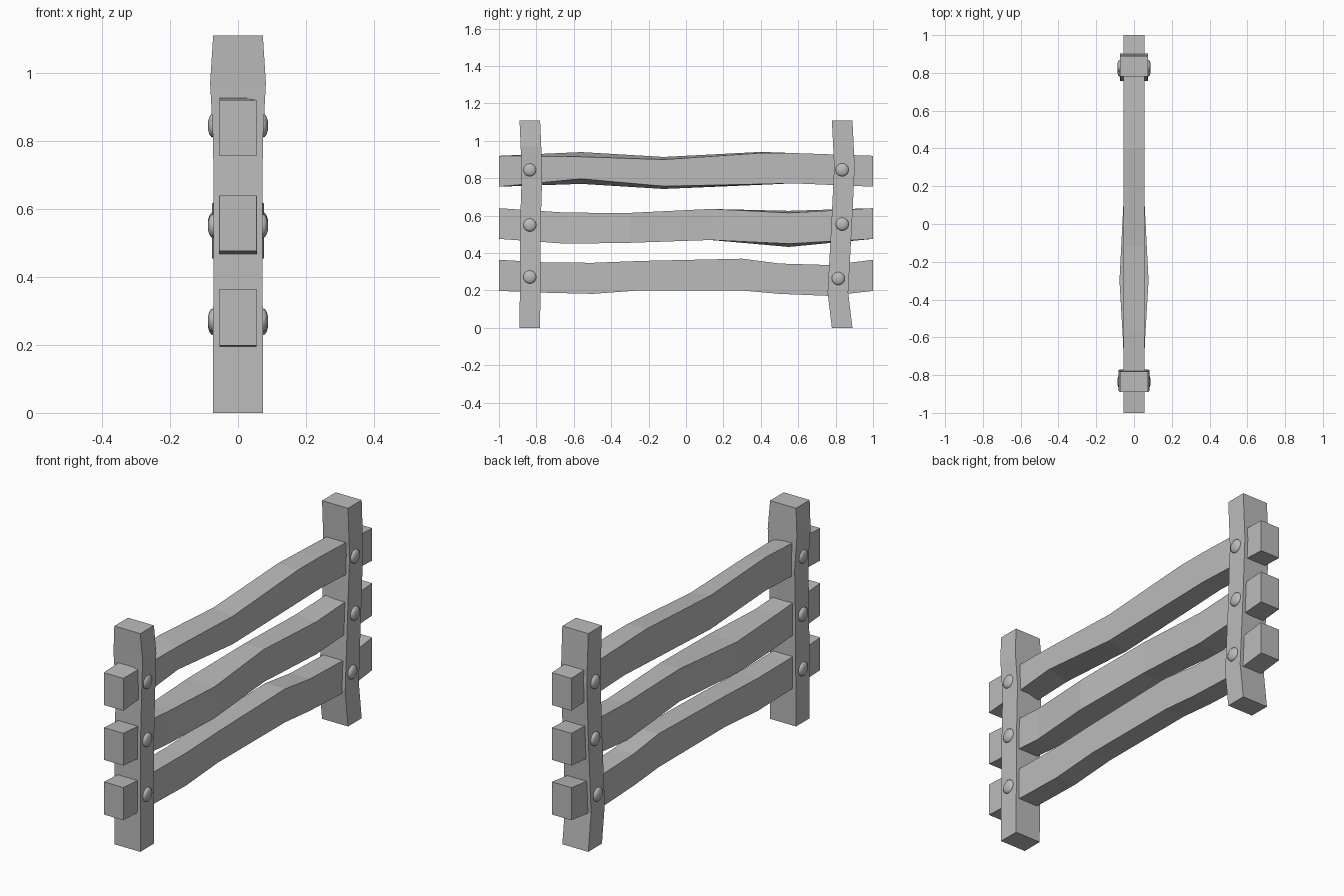
import bpy, bmesh, math

if "Cube" in bpy.data.objects:
    bpy.data.objects.remove(bpy.data.objects["Cube"])

def material(name, rgb):
    m = bpy.data.materials.new(name)
    m.diffuse_color = (*rgb, 1)
    m.use_nodes = True
    m.node_tree.nodes["Principled BSDF"].inputs["Base Color"].default_value = m.diffuse_color
    return m

GREY = material("plain grey", (0.5, 0.5, 0.5))

def finish(bm, name):
    bmesh.ops.recalc_face_normals(bm, faces=bm.faces)
    me = bpy.data.meshes.new(name)
    bm.to_mesh(me)
    bm.free()
    me.materials.append(GREY)
    ob = bpy.data.objects.new(name, me)
    bpy.context.collection.objects.link(ob)
    return ob

def loft(name, sections):
    """Skin a list of equal-length point rings and cap both ends."""
    bm = bmesh.new()
    rings = [[bm.verts.new(p) for p in s] for s in sections]
    n = len(rings[0])
    for a, b in zip(rings, rings[1:]):
        for i in range(n):
            j = (i + 1) % n
            bm.faces.new((a[i], a[j], b[j], b[i]))
    bm.faces.new(rings[0])
    bm.faces.new(rings[-1])
    return finish(bm, name)

def rail(name, stations):
    # station: y, half width, bottom z, top z, extra height of the -x side below / above
    secs = []
    for y, h, lo, hi, dl, dh in stations:
        secs.append([(h, y, lo), (h, y, hi), (-h, y, hi + dh), (-h, y, lo - dl)])
    return loft(name, secs)

def post(name, stations):
    # station: z, centre y, half width in x
    w = 0.055
    return loft(name, [[(h, y - w, z), (h, y + w, z), (-h, y + w, z), (-h, y - w, z)]
                       for z, y, h in stations])

# Crooked rails
rail("top_rail", [
    (-1, .055, .755, .92, 0, 0), (-.56, .055, .797, .915, .027, .025),
    (-.12, .055, .758, .90, .015, .014), (.4, .055, .769, .935, .004, .006),
    (.57, .055, .773, .935, 0, 0), (1, .055, .755, .92, 0, 0)])
rail("middle_rail", [
    (-1, .055, .476, .64, 0, 0), (-.64, .057, .45, .616, 0, 0),
    (-.3, .077, .455, .615, 0, 0), (.13, .055, .47, .636, 0, 0),
    (.55, .055, .45, .615, .017, .011), (1, .055, .476, .64, 0, 0)])
rail("bottom_rail", [
    (-1, .055, .198, .364, 0, 0), (-.75, .055, .188, .35, 0, 0),
    (-.5, .055, .182, .348, 0, 0), (-.24, .055, .201, .358, 0, 0),
    (.3, .055, .2, .37, 0, 0), (.5, .055, .182, .344, 0, 0),
    (.77, .055, .171, .336, 0, 0), (1, .055, .198, .364, 0, 0)])

# Crooked posts
post("front_post", [
    (0, -.835, .073), (.25, -.833, .073), (.55, -.832, .072), (.8, -.824, .073),
    (.97, -.829, .082), (1.11, -.835, .073)])
post("back_post", [
    (0, .835, .073), (.19, .812, .073), (.55, .832, .072), (.86, .847, .073),
    (1.11, .835, .073)])

# Domed bolts on both sides of each post
PROFILE = [(.035, .06), (.035, .073), (.033, .079), (.026, .084), (.015, .0875), (.004, .0885)]

def bolt(name, y, z, side):
    ring = [2 * math.pi * i / 16 for i in range(16)]
    ob = loft(name, [[(side * x, y + r * math.cos(a), z + r * math.sin(a)) for a in ring]
                     for r, x in PROFILE])
    bpy.ops.object.select_all(action='DESELECT')
    ob.select_set(True)
    bpy.context.view_layer.objects.active = ob
    bpy.ops.object.shade_smooth_by_angle(angle=math.radians(50))

for y, z in [(-.835, .845), (-.835, .55), (-.835, .272),
             (.835, .845), (.835, .555), (.814, .264)]:
    bolt("bolt_right", y, z, 1)
    bolt("bolt_left", y, z, -1)
